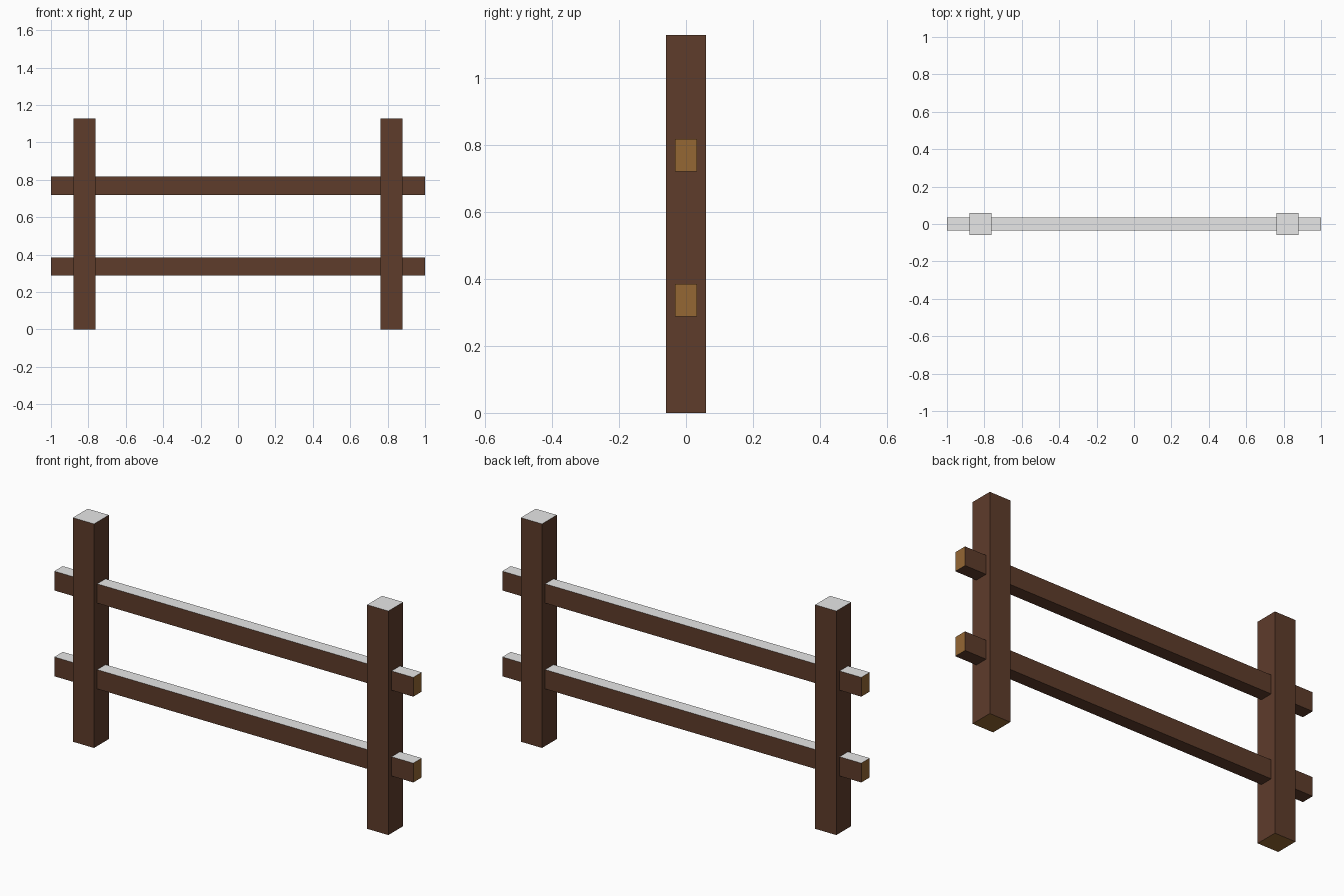
import bpy

if "Cube" in bpy.data.objects:
    bpy.data.objects.remove(bpy.data.objects["Cube"])


def material(name, rgb):
    m = bpy.data.materials.new(name)
    m.diffuse_color = (*rgb, 1)
    m.use_nodes = True
    m.node_tree.nodes["Principled BSDF"].inputs["Base Color"].default_value = m.diffuse_color
    return m


BARK = material("dark brown wood", (0.112, 0.045, 0.024))
GRAIN = material("golden end grain", (0.30, 0.136, 0.034))
TOP = material("pale grey top", (0.8, 0.8, 0.8))


def beam(name, centre, size, grain_axis):
    """Box with pale top and end grain on the faces along grain_axis."""
    bpy.ops.mesh.primitive_cube_add(size=1, location=centre)
    ob = bpy.context.object
    ob.name = name
    ob.scale = size
    bpy.ops.object.transform_apply(location=False, rotation=False, scale=True)
    for m in (BARK, GRAIN, TOP):
        ob.data.materials.append(m)
    for f in ob.data.polygons:
        if f.normal.z > 0.5:
            f.material_index = 2
        elif abs(f.normal[grain_axis]) > 0.5:
            f.material_index = 1
    return ob


# Upright posts, left and right
for side, x in (("left", -0.82), ("right", 0.82)):
    beam(side + "_post", (x, 0, 0.564), (0.118, 0.118, 1.128), 2)

# Horizontal rails running through the posts
for level, z in (("lower", 0.336), ("upper", 0.768)):
    beam(level + "_rail", (0, 0, z), (2.0, 0.067, 0.097), 0)
